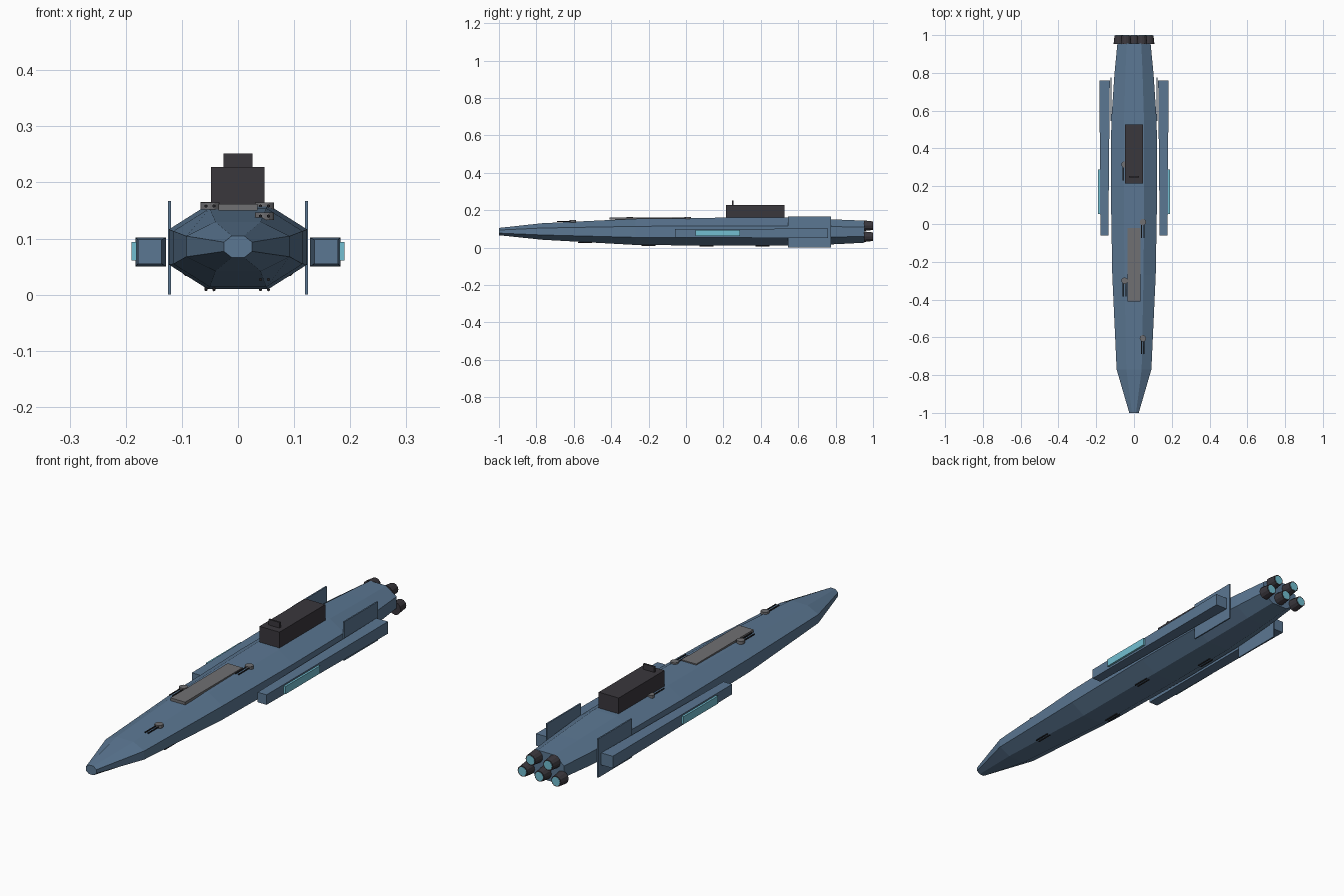
import bpy, bmesh, math
from mathutils import Matrix, Vector

cube = bpy.data.objects.get("Cube")
if cube:
    bpy.data.objects.remove(cube, do_unlink=True)


def material(name, rgb):
    m = bpy.data.materials.new(name)
    m.use_nodes = True
    m.diffuse_color = (*rgb, 1)
    m.node_tree.nodes["Principled BSDF"].inputs["Base Color"].default_value = (*rgb, 1)
    return m


BLUE = material("hull_blue", (0.105, 0.185, 0.29))
DARK = material("charcoal", (0.042, 0.038, 0.046))
GREY = material("deck_grey", (0.16, 0.16, 0.17))
BLACK = material("gun_black", (0.015, 0.015, 0.018))
CYAN = material("glow_cyan", (0.17, 0.52, 0.64))


def finish(name, bm, mat):
    bmesh.ops.recalc_face_normals(bm, faces=bm.faces)
    mesh = bpy.data.meshes.new(name)
    bm.to_mesh(mesh)
    bm.free()
    mesh.materials.append(mat)
    ob = bpy.data.objects.new(name, mesh)
    bpy.context.collection.objects.link(ob)
    return ob


def loft(name, rings, mat):
    """Skin a list of closed rings and cap both ends."""
    bm = bmesh.new()
    loops = [[bm.verts.new(p) for p in ring] for ring in rings]
    n = len(loops[0])
    for a, b in zip(loops, loops[1:]):
        for i in range(n):
            j = (i + 1) % n
            bm.faces.new((a[i], a[j], b[j], b[i]))
    bm.faces.new(loops[0])
    bm.faces.new(loops[-1])
    return finish(name, bm, mat)


def rect(x0, x1, y, z0, z1):
    return [(x0, y, z0), (x1, y, z0), (x1, y, z1), (x0, y, z1)]


def box(name, x, y, z, mat):
    return loft(name, [rect(*x, y[0], *z), rect(*x, y[1], *z)], mat)


def cylinder(name, center, r1, r2, depth, axis, mat, sides=12):
    bm = bmesh.new()
    turn = Vector((0, 0, 1)).rotation_difference(Vector(axis)).to_matrix().to_4x4()
    bmesh.ops.create_cone(bm, cap_ends=True, segments=sides, radius1=r1, radius2=r2,
                          depth=depth, matrix=Matrix.Translation(center) @ turn)
    return finish(name, bm, mat)


# Octagonal hull: y, half width, bottom, top
stations = [(-1, 0.025, 0.066, 0.105), (-0.77, 0.092, 0.042, 0.13),
            (-0.27, 0.115, 0.014, 0.154), (0.2, 0.123, 0.01, 0.16),
            (0.55, 0.12, 0.01, 0.16), (0.8, 0.103, 0.018, 0.15),
            (0.955, 0.088, 0.026, 0.144)]


def octagon(y, w, low, high):
    mid, half = (low + high) / 2, (high - low) / 2
    a, b = w * 0.44, half * 0.42
    pts = [(a, half), (w, b), (w, -b), (a, -half), (-a, -half), (-w, -b), (-w, b), (-a, half)]
    return [(x, y, mid + z) for x, z in pts]


loft("hull", [octagon(*s) for s in stations], BLUE)

# Deck structures
box("bridge_block", (-0.048, 0.047), (0.215, 0.527), (0.15, 0.228), DARK)
box("bridge_mast", (-0.026, 0.026), (0.246, 0.254), (0.226, 0.252), DARK)
box("deck_plate", (-0.035, 0.035), (-0.41, -0.02), (0.15, 0.162), GREY)

# Side pods, light strips and fins
for side, s in (("left", 1), ("right", -1)):
    loft("pod_" + side, [rect(s * 0.136, s * 0.178, -0.06, 0.055, 0.098),
                         rect(s * 0.128, s * 0.183, 0.76, 0.05, 0.102)], BLUE)
    box("light_strip_" + side, (s * 0.181, s * 0.19), (0.052, 0.288), (0.061, 0.094), CYAN)
    box("fin_" + side, (s * 0.119, s * 0.125), (0.545, 0.775), (0.0, 0.167), BLUE)


def twin_barrels(name, x, y, z):
    for k in (-1, 1):
        cylinder(f"{name}_barrel_{k}", (x + k * 0.007, y, z), 0.003, 0.003, 0.075,
                 (0, -1, 0), BLACK, 6)


# Upper turrets, alternating sides
for i, (x, y, z) in enumerate([(-0.05, 0.315, 0.159), (0.047, 0.01, 0.158),
                               (-0.05, -0.3, 0.158), (0.047, -0.605, 0.14)]):
    cylinder(f"turret_{i}", (x, y, z), 0.017, 0.017, 0.013, (0, 0, 1), GREY)
    twin_barrels(f"turret_{i}", x, y - 0.047, z)

# Lower guns, almost flush with the keel
for i, (x, y, z) in enumerate([(0.047, -0.54, 0.027), (-0.05, -0.2, 0.011),
                               (0.047, 0.11, 0.009), (-0.05, 0.41, 0.009)]):
    twin_barrels(f"keel_gun_{i}", x, y, z)

# Engine cluster: three low, two high
for i, (x, z) in enumerate([(-0.08, 0.058), (0, 0.058), (0.08, 0.058),
                            (-0.042, 0.117), (0.042, 0.117)]):
    cylinder(f"nozzle_{i}", (x, 0.976, z), 0.028, 0.023, 0.046, (0, 1, 0), DARK)
    cylinder(f"engine_glow_{i}", (x, 0.998, z), 0.019, 0.019, 0.004, (0, 1, 0), CYAN)
